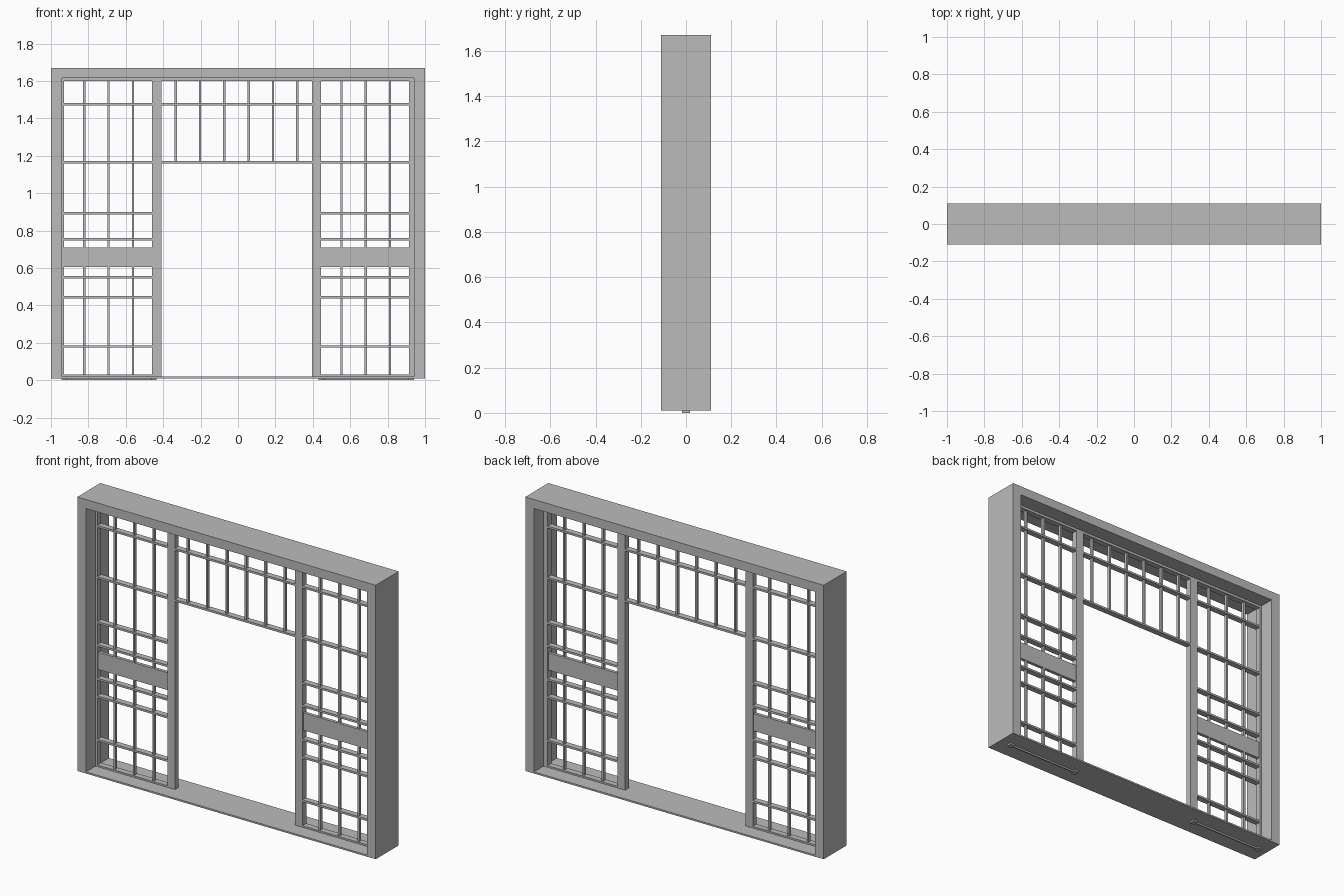
import bpy

cube = bpy.data.objects.get("Cube")
if cube:
    bpy.data.objects.remove(cube, do_unlink=True)

grey = bpy.data.materials.new("plain_grey")
grey.use_nodes = True
colour = (0.5, 0.5, 0.5, 1)
grey.diffuse_color = colour
grey.node_tree.nodes["Principled BSDF"].inputs["Base Color"].default_value = colour


def box(name, x0, x1, z0, z1, half_depth):
    """Box between two x and two z values, centred on y = 0."""
    bpy.ops.mesh.primitive_cube_add(size=1, location=((x0 + x1) / 2, 0, (z0 + z1) / 2))
    ob = bpy.context.object
    ob.name = name
    ob.scale = (x1 - x0, 2 * half_depth, z1 - z0)
    bpy.ops.object.transform_apply(location=False, rotation=False, scale=True)
    ob.data.materials.append(grey)
    return ob


FRAME, STILE, BAR = 0.11, 0.018, 0.009
HALF_BAR = 0.006
TOP, INNER = 1.67, 1.615

# Deep outer frame with a thin sill
box("left_jamb", 0.942, 1, 0.01, TOP, FRAME)
box("right_jamb", -1, -0.942, 0.01, TOP, FRAME)
box("head", -0.942, 0.942, INNER, TOP, FRAME)
box("sill", -0.942, 0.942, 0.01, 0.02, FRAME)


def vertical_bar(name, x, z0, z1):
    box(name, x - HALF_BAR, x + HALF_BAR, z0, z1, BAR)


def horizontal_bar(name, x0, x1, z):
    box(name, x0, x1, z - HALF_BAR, z + HALF_BAR, STILE)


def side_screen(side, x):
    """Lattice screen whose opening starts at x and is 0.47 wide."""
    end = x + 0.47
    # Stiles and rails
    box(side + "_stile_a", max(x - 0.05, -0.96), x, 0.015, INNER, STILE)
    box(side + "_stile_b", end, min(end + 0.05, 0.96), 0.015, INNER, STILE)
    box(side + "_bottom_rail", x, end, 0.015, 0.03, STILE)
    box(side + "_top_rail", x, end, 1.6, INNER, STILE)
    box(side + "_middle_panel", x, end, 0.605, 0.71, 0.01)
    # Bottom runner with a small guide at each end
    box(side + "_runner", x - 0.015, end + 0.025, 0, 0.015, 0.004)
    for i, gx in enumerate((x - 0.015, end - 0.005)):
        box(f"{side}_guide_{i}", gx, gx + 0.03, 0, 0.015, STILE)
    # Lattice
    for i in range(3):
        vertical_bar(f"{side}_upright_{i}", x + 0.108 + 0.13 * i, 0.03, 1.6)
    for i, z in enumerate((0.18, 0.443, 0.55, 0.754, 0.893, 1.165, 1.475)):
        horizontal_bar(f"{side}_crossbar_{i}", x, end, z)


side_screen("right_screen", -0.93)
side_screen("left_screen", 0.445)

# Transom lattice over the central opening
box("transom_top_rail", -0.41, 0.395, 1.6, INNER, STILE)
for i in range(6):
    vertical_bar(f"transom_upright_{i}", -0.333 + 0.13 * i, 1.165, 1.6)
for i, z in enumerate((1.165, 1.475)):
    horizontal_bar(f"transom_crossbar_{i}", -0.41, 0.395, z)
